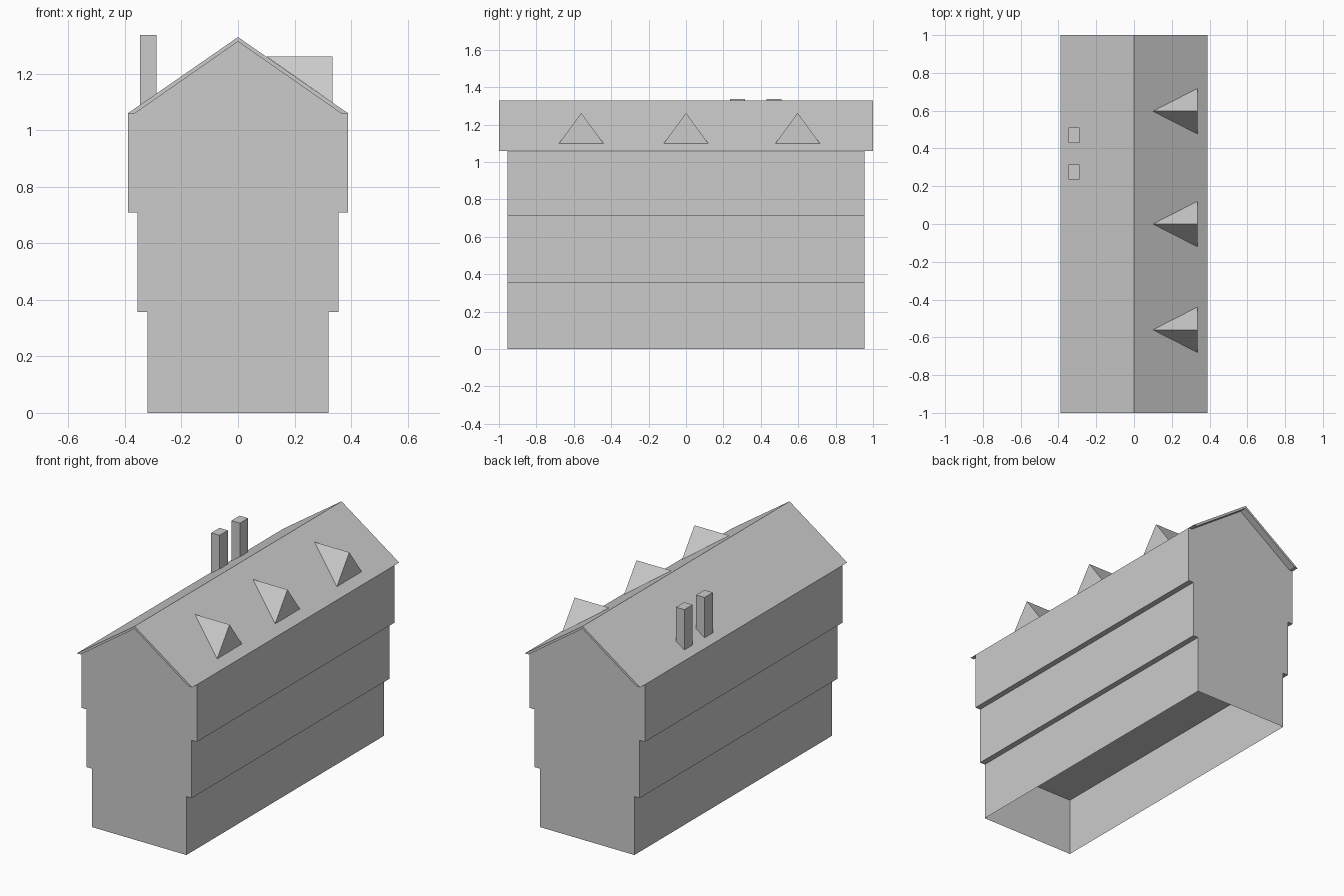
import bpy
import bmesh

cube = bpy.data.objects.get("Cube")
if cube:
    bpy.data.objects.remove(cube, do_unlink=True)

GREY = (0.6, 0.6, 0.6, 1.0)
grey = bpy.data.materials.new("plain grey")
grey.use_nodes = True
grey.diffuse_color = GREY
grey.node_tree.nodes["Principled BSDF"].inputs["Base Color"].default_value = GREY

WALL_Y = 0.955
ROOF_Y = 1.0
EAVE_Z = 1.06
RIDGE_Z = 1.33
EAVE_X = 0.39


def finish(name, bm):
    """Turn a bmesh into a flat-shaded grey object."""
    bmesh.ops.recalc_face_normals(bm, faces=bm.faces)
    mesh = bpy.data.meshes.new(name)
    bm.to_mesh(mesh)
    bm.free()
    mesh.materials.append(grey)
    obj = bpy.data.objects.new(name, mesh)
    bpy.context.collection.objects.link(obj)
    return obj


def extrude_profile(name, profile, y0, y1, open_ends=False):
    """Extrude an (x, z) outline along y; open_ends drops horizontal faces."""
    bm = bmesh.new()
    face = bm.faces.new([bm.verts.new((x, y0, z)) for x, z in profile])
    new = bmesh.ops.extrude_face_region(bm, geom=[face])["geom"]
    verts = [v for v in new if isinstance(v, bmesh.types.BMVert)]
    bmesh.ops.translate(bm, verts=verts, vec=(0, y1 - y0, 0))
    bmesh.ops.recalc_face_normals(bm, faces=bm.faces)
    if open_ends:
        flat = [f for f in bm.faces if abs(f.normal.z) > 0.9]
        bmesh.ops.delete(bm, geom=flat, context='FACES_ONLY')
    return finish(name, bm)


def rectangle(x0, x1, z0, z1):
    return [(x0, z0), (x1, z0), (x1, z1), (x0, z1)]


# Storeys, each overhanging the one below; the lowest is an open shell
extrude_profile("ground_floor", rectangle(-0.32, 0.32, 0, 0.357),
                -WALL_Y, WALL_Y, open_ends=True)
extrude_profile("middle_floor", rectangle(-0.355, 0.355, 0.357, 0.71),
                -WALL_Y, WALL_Y)

# Top storey with gables reaching the roof underside
inner_x, inner_z = 0.365, 1.314
extrude_profile("top_floor",
                [(-EAVE_X, 0.71), (EAVE_X, 0.71), (EAVE_X, EAVE_Z),
                 (inner_x, EAVE_Z), (0, inner_z), (-inner_x, EAVE_Z),
                 (-EAVE_X, EAVE_Z)], -WALL_Y, WALL_Y)

# Thin pitched roof overhanging both gables
extrude_profile("roof",
                [(-EAVE_X, EAVE_Z), (-inner_x, EAVE_Z), (0, inner_z),
                 (inner_x, EAVE_Z), (EAVE_X, EAVE_Z), (0, RIDGE_Z)],
                -ROOF_Y, ROOF_Y)

# Pointed dormers on the left slope
for i, y in enumerate((-0.56, 0.0, 0.597)):
    bm = bmesh.new()
    low_a, low_b, peak, tail = [bm.verts.new(p) for p in (
        (0.335, y - 0.12, 1.098), (0.335, y + 0.12, 1.098),
        (0.335, y, 1.262), (0.1, y, 1.262))]
    for tri in ((low_a, low_b, peak), (low_a, peak, tail),
                (low_b, tail, peak), (low_a, tail, low_b)):
        bm.faces.new(tri)
    finish(f"dormer_{i + 1}", bm)

# Twin chimneys on the right slope
for i, y in enumerate((0.235, 0.43)):
    extrude_profile(f"chimney_{i + 1}", rectangle(-0.346, -0.289, 1.07, 1.337),
                    y, y + 0.08)
